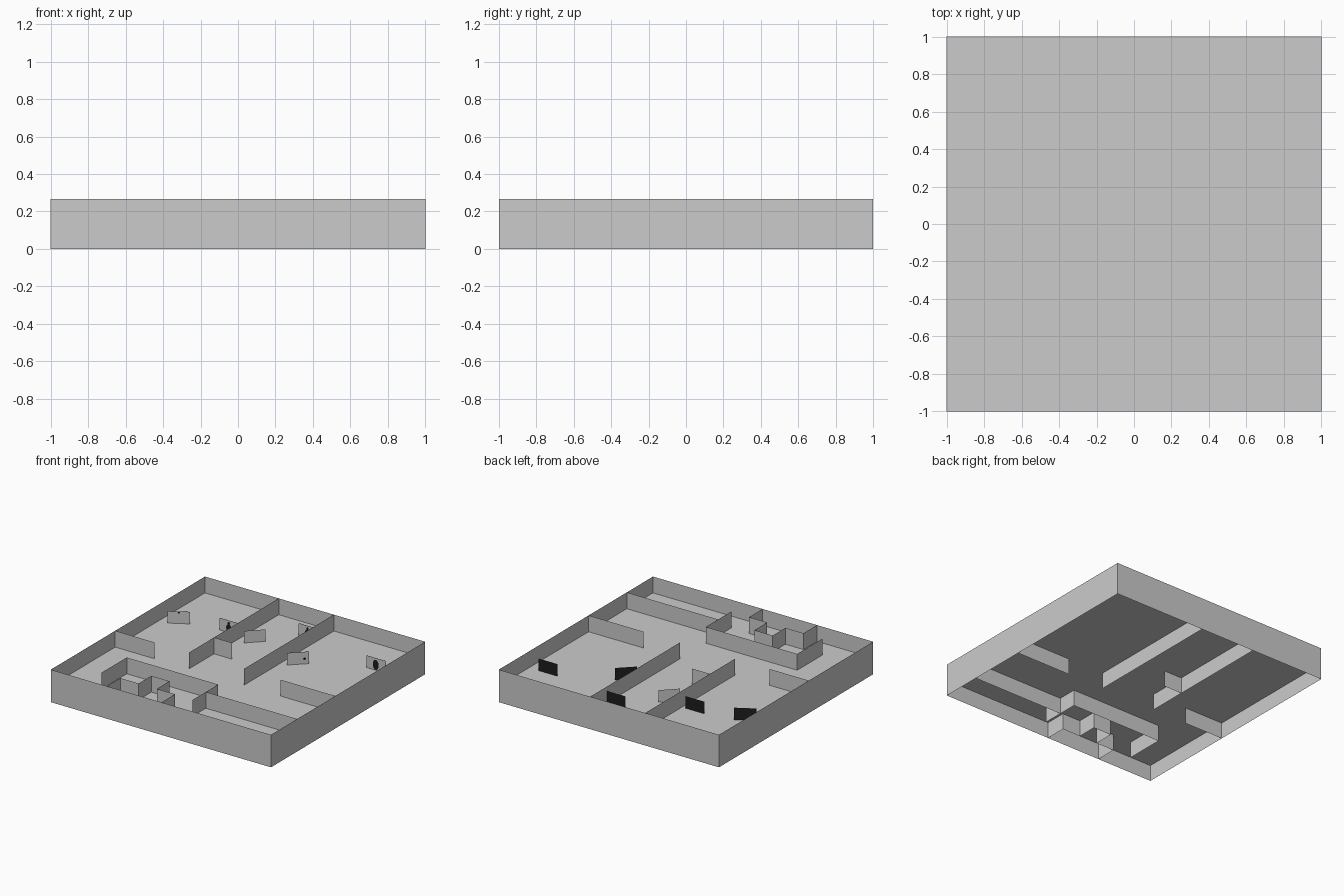
import bpy, math

if "Cube" in bpy.data.objects:
    bpy.data.objects.remove(bpy.data.objects["Cube"])

H = 0.267        # wall top
FLOOR = 0.133    # floor sits halfway up the walls


def material(name, v):
    m = bpy.data.materials.new(name)
    m.diffuse_color = (v, v, v, 1)
    m.use_nodes = True
    m.node_tree.nodes["Principled BSDF"].inputs["Base Color"].default_value = m.diffuse_color
    return m


GREY = material("light_grey", 0.6)
BLACK = material("black", 0.012)


def sheet(name, faces, mat):
    """Flat sheets from a list of polygons."""
    verts, polys = [], []
    for f in faces:
        polys.append(range(len(verts), len(verts) + len(f)))
        verts += f
    me = bpy.data.meshes.new(name)
    me.from_pydata(verts, [], [list(p) for p in polys])
    me.materials.append(mat)
    ob = bpy.data.objects.new(name, me)
    bpy.context.collection.objects.link(ob)
    return ob


def wall(name, *path):
    """Thin upright wall following a plan path."""
    faces = [[(*a, 0), (*b, 0), (*b, H), (*a, H)] for a, b in zip(path, path[1:])]
    return sheet(name, faces, GREY)


# floor and outer walls
sheet("floor", [[(-1, -1, FLOOR), (1, -1, FLOOR), (1, 1, FLOOR), (-1, 1, FLOOR)]], GREY)
wall("outer_wall", (-1, -1), (1, -1), (1, 1), (-1, 1), (-1, -1))

# room partitions
wall("left_partition", (-.33, -.165), (-.33, 1))
wall("right_partition", (.17, -.165), (.17, 1))
wall("left_stub", (-1, -.165), (-.645, -.165))
wall("right_stub", (.5, -.165), (1, -.165))
wall("middle_stub", (-.33, .16), (-.165, .16))

# entrance area
wall("entrance_enclosure", (-.66, -.83), (-.66, -.5), (.17, -.5), (.17, -.83))
wall("entrance_side_wall", (.17, -.66), (1, -.66))
wall("entrance_steps", (-.49, -1), (-.49, -.825), (-.325, -.825), (-.325, -.66),
     (-.16, -.66), (-.16, -.825), (.005, -.825), (.005, -1))


def board(name, a, b, spots=(), black_back=True):
    """Upright board from plan point a to b; spots are (u, z, ru, rz) black ovals on its front."""
    length = math.dist(a, b)
    dx, dy = (b[0] - a[0]) / length, (b[1] - a[1]) / length

    def pt(u, z, off):
        return (a[0] + dx * u + dy * off, a[1] + dy * u - dx * off, z)

    def quad(off):
        return [pt(0, FLOOR + .002, off), pt(length, FLOOR + .002, off),
                pt(length, .233, off), pt(0, .233, off)]

    sheet(name + "_front", [quad(0)], GREY)
    if black_back:
        sheet(name + "_back", [quad(-.003)[::-1]], BLACK)
    if spots:
        ovals = []
        for i, (u, z, ru, rz) in enumerate(spots):
            ring = [math.tau * k / 16 for k in range(16)]
            ovals.append([pt(u * length + ru * math.cos(t), z + rz * math.sin(t),
                             .002 + .0005 * i) for t in ring])
        sheet(name + "_spots", ovals, BLACK)


figure = [(.5, .172, .024, .032), (.5, .211, .010, .014)]
# standing boards
board("far_left_board", (-.92, .402), (-.775, .485), [(.5, .224, .009, .007)])
board("left_board", (-.535, .525), (-.365, .525), figure)
board("plain_board", (-.255, .44), (-.14, .555), black_back=False)
board("back_board", (0, .785), (.165, .785), figure)
board("right_board", (.23, .305), (.35, .42), [(.8, .178, .010, .011)])
board("far_right_board", (.74, .61), (.91, .61), [(.5, .18, .027, .042)])
